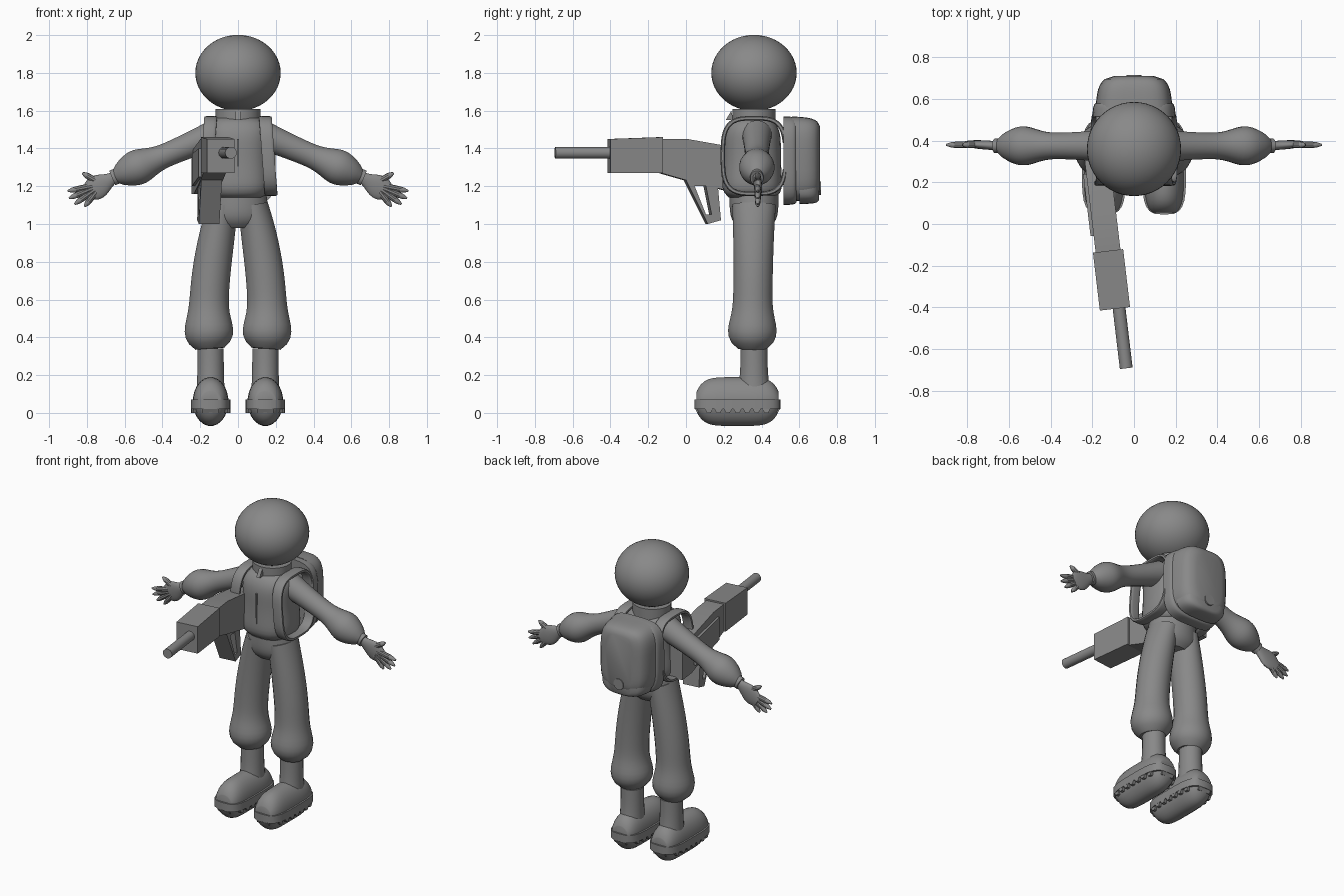
import bpy, bmesh, math
from math import sin, cos, exp, radians
from mathutils import Vector, Matrix

cube = bpy.data.objects.get("Cube")
if cube:
    bpy.data.objects.remove(cube, do_unlink=True)

shade = 0.25
colour = (shade, shade, shade, 1)
grey = bpy.data.materials.new("plain grey")
grey.use_nodes = True
grey.diffuse_color = colour
grey.node_tree.nodes["Principled BSDF"].inputs["Base Color"].default_value = colour

ACROSS = Vector((1, 0, 0))
DEEP = Vector((0, 1, 0))
BODY_Y = 0.36


def finish(name, bm, mirror=False, angle=35, matrix=None):
    """Turn a bmesh into a shaded object, optionally moved and mirrored."""
    bmesh.ops.recalc_face_normals(bm, faces=bm.faces[:])
    if matrix:
        bm.transform(matrix)
    mesh = bpy.data.meshes.new(name)
    bm.to_mesh(mesh)
    bm.free()
    mesh.materials.append(grey)
    mesh.shade_smooth()
    mesh.set_sharp_from_angle(angle=radians(angle))
    part = bpy.data.objects.new(name, mesh)
    bpy.context.collection.objects.link(part)
    if mirror:
        part.modifiers.new("mirror", 'MIRROR').use_mirror_merge = False
    return part


def steps(count):
    """Even fractions from start to end."""
    return [i / count for i in range(count + 1)]


def power(value, exponent):
    return math.copysign(abs(value) ** exponent, value)


def loft(name, rings, side=DEEP, sides=24, square=2, **options):
    """Skin rounded rings (centre, radius along side, other radius)."""
    bm = bmesh.new()
    loops = []
    last = len(rings) - 1
    for i, (centre, wide, tall) in enumerate(rings):
        before, after = rings[max(i - 1, 0)][0], rings[min(i + 1, last)][0]
        tangent = (Vector(after) - Vector(before)).normalized()
        u = (side - tangent * side.dot(tangent)).normalized()
        v = tangent.cross(u)
        loop = []
        for k in range(sides):
            turn = math.tau * (k + 0.5) / sides
            offset = u * wide * power(cos(turn), 2 / square) + v * tall * power(sin(turn), 2 / square)
            loop.append(bm.verts.new(Vector(centre) + offset))
        loops.append(loop)
    for low, high in zip(loops, loops[1:]):
        for k in range(sides):
            bm.faces.new((low[k], low[k - 1], high[k - 1], high[k]))
    bm.faces.new(loops[0])
    bm.faces.new(loops[-1])
    return finish(name, bm, **options)


def prism(name, outline, half, hole=None, x=0, **options):
    """Extrude a (y, z) outline across x; a matching hole makes it a frame."""
    bm = bmesh.new()
    lines = [outline, hole] if hole else [outline]
    left, right = [[[bm.verts.new((edge, y, z)) for y, z in line] for line in lines]
                   for edge in (x - half, x + half)]
    for a, b in zip(left, right):
        for k in range(len(a)):
            bm.faces.new((a[k - 1], a[k], b[k], b[k - 1]))
    for cap in (left, right):
        if hole:
            outer, inner = cap
            for k in range(len(outer)):
                bm.faces.new((outer[k - 1], outer[k], inner[k], inner[k - 1]))
        else:
            bm.faces.new(cap[0])
    return finish(name, bm, **options)


def pad(name, back, front, z, wide, tall, square=4, taper=0.4):
    """Cushion that bulges along y, with a rounded outline and edge."""
    rings = []
    for t in steps(10):
        shrink = taper * (1 - (1 - t ** 4) ** 0.5) + taper * t / 5
        rings.append(((0, back + (front - back) * t, z), wide * (1 - shrink), tall * (1 - shrink / 2)))
    return loft(name, rings, side=ACROSS, sides=40, square=square, angle=50)


# Head and collar
bm = bmesh.new()
bmesh.ops.create_uvsphere(bm, u_segments=48, v_segments=24, radius=0.226)
finish("head", bm, matrix=Matrix.Translation((0, BODY_Y, 1.8)) @ Matrix.Diagonal((1, 1, 0.89, 1)))
loft("collar", [((0, BODY_Y, z), 0.115, 0.12) for z in (1.5, 1.61)])

# Jacket: tucked hem below, rounded shoulders above
rings = []
for t in steps(16):
    tuck = 1 - 0.25 * (1 - t) ** 16 + 0.03 * cos(6 * t)
    rings.append(((0, BODY_Y - 0.01, 1.14 + 0.42 * t),
                  0.158 * tuck * (1 - 0.4 * t ** 8), 0.17 * tuck * (1 - 0.35 * t ** 14)))
loft("jacket", rings, sides=32, square=2.5, angle=60)
prism("zip_pull", [(0.21, 1.55), (0.24, 1.6), (0.25, 1.55)], 0.012)
prism("zip_line", [(0.188, 1.25), (0.188, 1.45), (0.25, 1.45), (0.25, 1.25)], 0.004)

# Trousers: wide hips, then legs ballooning above the boots
loft("hips", [((0, BODY_Y, 1.2 - 0.22 * t), 0.13 - 0.05 * t ** 6, 0.145 + 0.03 * t - 0.07 * t ** 8)
              for t in steps(10)], sides=32)
rings = []
for t in steps(24):
    z = 1.1 - 0.76 * t
    radius = (0.104 + 0.028 * exp(-((z - 0.42) / 0.1) ** 2)) * (1 - 0.35 * t ** 24)
    inward = 0.025 * (1 - t) ** 4
    rings.append(((0.08 + 0.075 * sin(2 * t), BODY_Y - 0.01 * t, z), radius + inward / 2, radius - inward))
loft("trouser_legs", rings, mirror=True)

# Sleeves: narrow at the elbow, ballooning above the cuffs
SHOULDER, WRIST = Vector((0.12, 0.375, 1.475)), Vector((0.65, 0.375, 1.25))
rings = []
for t in steps(24):
    centre = SHOULDER.lerp(WRIST, t)
    radius = (0.06 + 0.034 * exp(-((t - 0.78) / 0.16) ** 2) + 0.02 * (1 - t) ** 3) * (1 - 0.45 * t ** 20)
    rings.append((centre, radius, radius))
loft("sleeves", rings, mirror=True)
loft("cuffs", [(SHOULDER.lerp(WRIST, t), 0.035, 0.042) for t in (0.95, 1.03)], mirror=True)

# Hands: flat palms with fingers fanning from one knuckle point
HAND = Vector((0.72, 0.38, 1.21))
rings = []
for t in steps(8):
    rings.append((WRIST.lerp(HAND, 2.2 * t), 0.022 * (1 - 0.4 * t ** 4),
                  0.03 + 0.035 * sin(2.4 * t) ** 2 - 0.01 * t ** 6))
loft("palms", rings, mirror=True)
fan = {"thumb": (30, 0.12), "index": (-11, 0.185), "middle": (-23, 0.19),
       "ring": (-36, 0.18), "little": (-52, 0.15)}
for name, (angle, length) in fan.items():
    reach = Vector((cos(radians(angle)), 0, sin(radians(angle)))) * length
    radii = [0.017 * (1 - 0.7 * t ** 8) for t in steps(8)]
    loft(name + "_fingers", [(HAND + reach * t, r, r) for t, r in zip(steps(8), radii)],
         sides=10, mirror=True)

# Boots on ridged soles
BOOT_X, BOOT_Y, HALF = 0.145, 0.273, 0.228


def footprint(y):
    """Half width of the sole at y."""
    return 0.105 * max(0, 1 - abs((y - BOOT_Y) / HALF) ** 4) ** 0.3


loft("boot_shafts", [((BOOT_X, BODY_Y, 0.06 + 0.28 * t), 0.072 + 0.03 * (1 - t) ** 3, 0.07 + 0.01 * (1 - t) ** 3)
                     for t in steps(8)], mirror=True)
rings = []
for t in steps(20):
    across = 0.95 * cos(math.pi * t)
    y = BOOT_Y - HALF * across
    rings.append(((BOOT_X, y, 0.06), 0.9 * footprint(y), 0.13 * (1 - abs(across) ** 5) ** 0.6))
loft("boot_feet", rings, side=ACROSS, mirror=True)
bm = bmesh.new()
ys = [BOOT_Y - HALF * cos(math.pi * t) for t in steps(16)]
rim = [(BOOT_X + footprint(y), y) for y in ys] + [(BOOT_X - footprint(y), y) for y in ys[-2:0:-1]]
base = bm.faces.new([bm.verts.new((x, y, 0.02)) for x, y in rim])
raised = bmesh.ops.extrude_face_region(bm, geom=[base])["geom"]
bmesh.ops.translate(bm, vec=(0, 0, 0.05), verts=[v for v in raised if isinstance(v, bmesh.types.BMVert)])
finish("soles", bm, mirror=True)
for t in steps(8):
    y = BOOT_Y + HALF * (t - 0.5) * 1.78
    foot, tip = 0.022, 0.01
    prism("sole_ridge", [(y - foot, foot), (y - tip, 0), (y + tip, 0), (y + foot, foot)],
          min(footprint(y - foot), footprint(y + foot)), x=BOOT_X, mirror=True)

# Backpack: base panel, body, lower pocket and its ring
pad("backpack_base", 0.515, 0.585, 1.335, 0.2, 0.235, taper=0.1)
pad("backpack_body", 0.56, 0.71, 1.345, 0.185, 0.225)
pad("backpack_pocket", 0.6, 0.705, 1.19, 0.165, 0.085, square=3)
loft("backpack_ring", [((0, y, 1.19), r, r) for y, r in zip((0.68, 0.715, 0.715, 0.7), (0.036, 0.036, 0.025, 0.024))],
     side=ACROSS)

# Shoulder straps: squarish loops around the jacket
rings = []
for t in steps(40):
    turn = math.tau * (0.03 + 0.94 * t)
    rise = power(sin(turn), 0.6)
    rings.append(((0.16 - 0.015 * rise, BODY_Y + 0.165 * power(cos(turn), 0.6), 1.36 + 0.2 * rise), 0.034, 0.012))
loft("straps", rings, side=ACROSS, sides=12, square=4, mirror=True)

# Rifle, angled slightly across the body
aim = Matrix.Translation((-0.14, 0, 0)) @ Matrix.Rotation(radians(6.8), 4, 'Z')
gun = dict(matrix=aim, angle=25)
prism("rifle_front", [(-0.41, 1.27), (-0.41, 1.45), (-0.13, 1.46), (-0.13, 1.27)], 0.073, **gun)
prism("rifle_body", [(-0.14, 1.27), (-0.14, 1.45), (0, 1.45), (0.4, 1.38), (0.4, 1.16),
                     (0.28, 1.16), (0, 1.23)], 0.06, **gun)
prism("rifle_grip", [(-0.01, 1.24), (0.11, 1), (0.18, 1.02), (0.16, 1.24)], 0.055,
      hole=[(0.04, 1.2), (0.1, 1.05), (0.13, 1.05), (0.1, 1.2)], **gun)
prism("rifle_side_plate", [(-0.05, 1.25), (-0.05, 1.4), (0.25, 1.37), (0.25, 1.2)], 0.015, x=-0.06, **gun)
loft("rifle_barrel", [((0.02, y, 1.377), 0.031, 0.031) for y in (-0.38, -0.7)], side=ACROSS, **gun)
